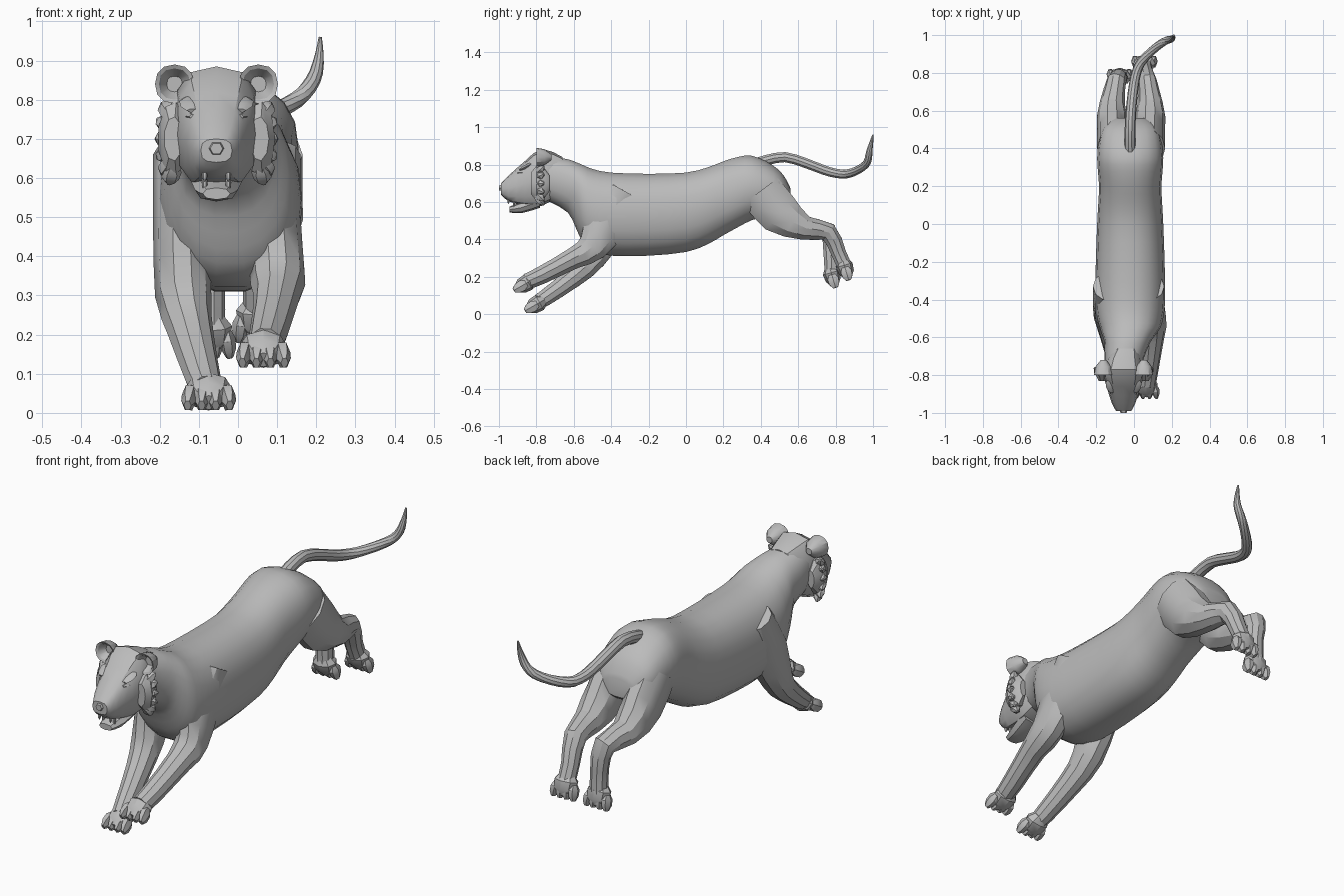
import bpy
import bmesh
from math import cos, sin, pi, radians, copysign
from mathutils import Vector

default_cube = bpy.data.objects.get("Cube")
if default_cube:
    bpy.data.objects.remove(default_cube, do_unlink=True)

# One plain grey for the whole animal
GREY_LEVEL = .5
grey = bpy.data.materials.new("plain_grey")
grey.use_nodes = True
grey.diffuse_color = (GREY_LEVEL, GREY_LEVEL, GREY_LEVEL, 1)
shader = grey.node_tree.nodes["Principled BSDF"]
shader.inputs["Base Color"].default_value = grey.diffuse_color

BODY_X, HEAD_X = -.02, -.055
RIGHT, BACK, UP = Vector((1, 0, 0)), Vector((0, 1, 0)), Vector((0, 0, 1))
SIDES = {"left": 1, "right": -1}


def refine(rows, passes):
    """Insert smoothly curved in-between rows."""
    for _ in range(passes):
        finer = []
        last = len(rows) - 1
        for i in range(last):
            before, after = rows[max(i - 1, 0)], rows[min(i + 2, last)]
            here, following = rows[i], rows[i + 1]
            middle = [(9 * (b + c) - a - d) / 16
                      for a, b, c, d in zip(before, here, following, after)]
            finer.extend([here, middle])
        finer.append(rows[last])
        rows = finer
    return rows


def skin(name, rings, sides, squareness):
    """Skin a closed form over rings given as centre, half side and half up vectors."""
    bm = bmesh.new()
    loops = []
    for centre, side, up in rings:
        loop = []
        for k in range(sides):
            angle = 2 * pi * k / sides
            across, rise = [copysign(abs(v) ** squareness, v) for v in (cos(angle), sin(angle))]
            loop.append(bm.verts.new(centre + side * across + up * rise))
        loops.append(loop)
    for near, far in zip(loops, loops[1:]):
        for k in range(sides):
            bm.faces.new((near[k - 1], near[k], far[k], far[k - 1]))
    bm.faces.new(loops[0])
    bm.faces.new(loops[-1])
    bmesh.ops.recalc_face_normals(bm, faces=bm.faces)
    mesh = bpy.data.meshes.new(name)
    bm.to_mesh(mesh)
    bm.free()
    mesh.materials.append(grey)
    part = bpy.data.objects.new(name, mesh)
    bpy.context.collection.objects.link(part)
    bpy.ops.object.select_all(action="DESELECT")
    part.select_set(True)
    bpy.context.view_layer.objects.active = part
    bpy.ops.object.shade_smooth_by_angle(angle=radians(32))


def spine_x(y):
    """The neck swings sideways from the body line to the head line."""
    return max(HEAD_X, min(BODY_X, BODY_X + (y + .55) / 5))


def trunk(name, rows, offset=0, sides=12, passes=1, squareness=.88):
    """Upright form along the spine from rows of y, top, bottom, half width."""
    rings = []
    for y, top, bottom, half_width in refine(rows, passes):
        centre = Vector((spine_x(y) + offset, y, (top + bottom) / 2))
        rings.append((centre, RIGHT * half_width, UP * (top - bottom) / 2))
    skin(name, rings, sides, squareness)


def limb(name, rows, widest=.07, sides=10, passes=1):
    """Form along a path from rows of x, y, z, radius, flattened to a widest half width."""
    rows = refine(rows, passes)
    points = [Vector(row[:3]) for row in rows]
    rings = []
    for i, point in enumerate(points):
        along = (points[min(i + 1, len(points) - 1)] - points[max(i - 1, 0)]).normalized()
        side = (RIGHT - along * along.x).normalized()
        radius = rows[i][3]
        rings.append((point, side * min(radius, widest), side.cross(along) * radius))
    skin(name, rings, sides, 1)


def bud(name, start, end, width, depth, tip=.45, sides=6):
    """Small rounded form narrowing to a tip, for toes, tufts, pads and teeth."""
    along = end - start
    side = (RIGHT - along * along.dot(RIGHT) / along.length_squared).normalized()
    up = side.cross(along).normalized()
    rings = [(start + along * t, side * width * size, up * depth * size)
             for t, size in ((0, .6), (.3, 1), (.7, .9), (1, tip))]
    skin(name, rings, sides, 1)


def paw(name, ankle, reach):
    """A pad with four spread toes."""
    bud(f"{name}_paw_pad", ankle - reach * .6, ankle + reach * .8, .06, .046, sides=8)
    for k in range(4):
        spread = RIGHT * (k - 1.5) * .03
        bud(f"{name}_toe_{k + 1}", ankle + spread, ankle + reach + spread * 1.2, .021, .034)


# Torso and neck
trunk("torso", [
    (-.8, .86, .63, .09),
    (-.63, .83, .54, .12),
    (-.55, .8, .38, .16),
    (-.4, .76, .31, .185),
    (0, .76, .33, .175),
    (.2, .82, .42, .165),
    (.35, .85, .5, .175),
    (.5, .77, .54, .15),
    (.56, .67, .58, .08),
], sides=18, passes=2)

# Tail, thinning to its tip
tail_path = [(-.02, .36, .8), (-.02, .53, .84), (0, .74, .77), (.04, .86, .75),
             (.15, .96, .8), (.2, .98, .87), (.21, 1, .96)]
limb("tail", [(*point, max(.004, .03 * (1 - i / 6) ** .3)) for i, point in enumerate(tail_path)],
     passes=2)

# Front legs from the shoulder blade down, the right one reaching lower
front_reach = Vector((0, -.065, -.037))
limb("left_front_leg", [
    (.09, -.33, .66, .08),
    (.09, -.42, .5, .12),
    (.1, -.5, .36, .085),
    (.1, -.6, .3, .06),
    (.08, -.77, .21, .05),
    (.07, -.85, .175, .045),
])
paw("left_front", Vector((.065, -.855, .165)), front_reach)
limb("right_front_leg", [
    (-.145, -.33, .66, .08),
    (-.145, -.42, .48, .12),
    (-.14, -.5, .3, .075),
    (-.12, -.6, .2, .058),
    (-.09, -.75, .09, .046),
    (-.08, -.8, .06, .04),
], widest=.072)
paw("right_front", Vector((-.075, -.795, .056)), front_reach)

# Hind legs, the left one trailing further back
for label, s in SIDES.items():
    hip = .1 * s - .015
    foot = .065 * s - .01
    ankle = Vector((foot, .815 + .035 * s, .23 + .02 * s))
    limb(f"{label}_hind_leg", [
        (hip, .4, .66, .12),
        (hip, .5, .54, .12),
        (hip, .64, .46, .067),
        (hip * .8, .76, .44, .052),
        (foot, .795 + .02 * s, .33, .042),
        (*ankle, .042),
    ], widest=.08)
    paw(f"{label}_hind", ankle, Vector((0, .02, -.068)))

# Skull and muzzle, with the lower jaw hanging open
trunk("head", [
    (-.99, .7, .64, .04),
    (-.95, .74, .605, .062),
    (-.86, .82, .58, .09),
    (-.77, .885, .58, .11),
    (-.66, .84, .64, .07),
], squareness=.72)
trunk("lower_jaw", [(-.78, .64, .57, .07), (-.88, .6, .54, .055), (-.945, .575, .545, .035)], sides=8)
trunk("nose", [(-.97, .7, .655, .026), (-1, .69, .66, .016)], sides=6, passes=0)

for label, s in SIDES.items():
    # Cupped ear: outer shell folding back into a hollow
    ear_z = .84
    shell = [(-.72, .015), (-.755, .042), (-.8, .05), (-.795, .04), (-.76, .02)]
    trunk(f"{label}_ear", [(y, ear_z + r, ear_z - r, r) for y, r in shell],
          offset=.107 * s, passes=0)

    # Low brow over a small eye
    eye = Vector((HEAD_X + .06 * s, -.9, .757))
    bud(f"{label}_eye", eye + BACK * .05, eye, .02, .012)
    bud(f"{label}_brow", eye + BACK * .08 + UP * .05, eye + BACK * .01 + UP * .015, .035, .012)

    # Cheek ruff with ragged tufts fanned round its edge
    ruff = Vector((HEAD_X + .11 * s, -.79, .7))
    bud(f"{label}_cheek_ruff", ruff - BACK * .04, ruff + BACK * .06, .04, .095, sides=9)
    for k in range(6):
        angle = radians(50 - 25 * k)
        out = Vector((.045 * s * cos(angle), .04, .05 * sin(angle)))
        root = ruff + UP * .07 * sin(angle) - BACK * .01
        bud(f"{label}_cheek_tuft_{k + 1}", root, root + out, .025, .022, tip=.2)

    # Canine teeth
    for row, y, z, length in (("lower", -.92, .57, .04), ("upper", -.95, .62, -.03)):
        gum = Vector((HEAD_X + .03 * s, y, z))
        bud(f"{label}_{row}_fang", gum, gum + UP * length, .007, .007, tip=.1)
